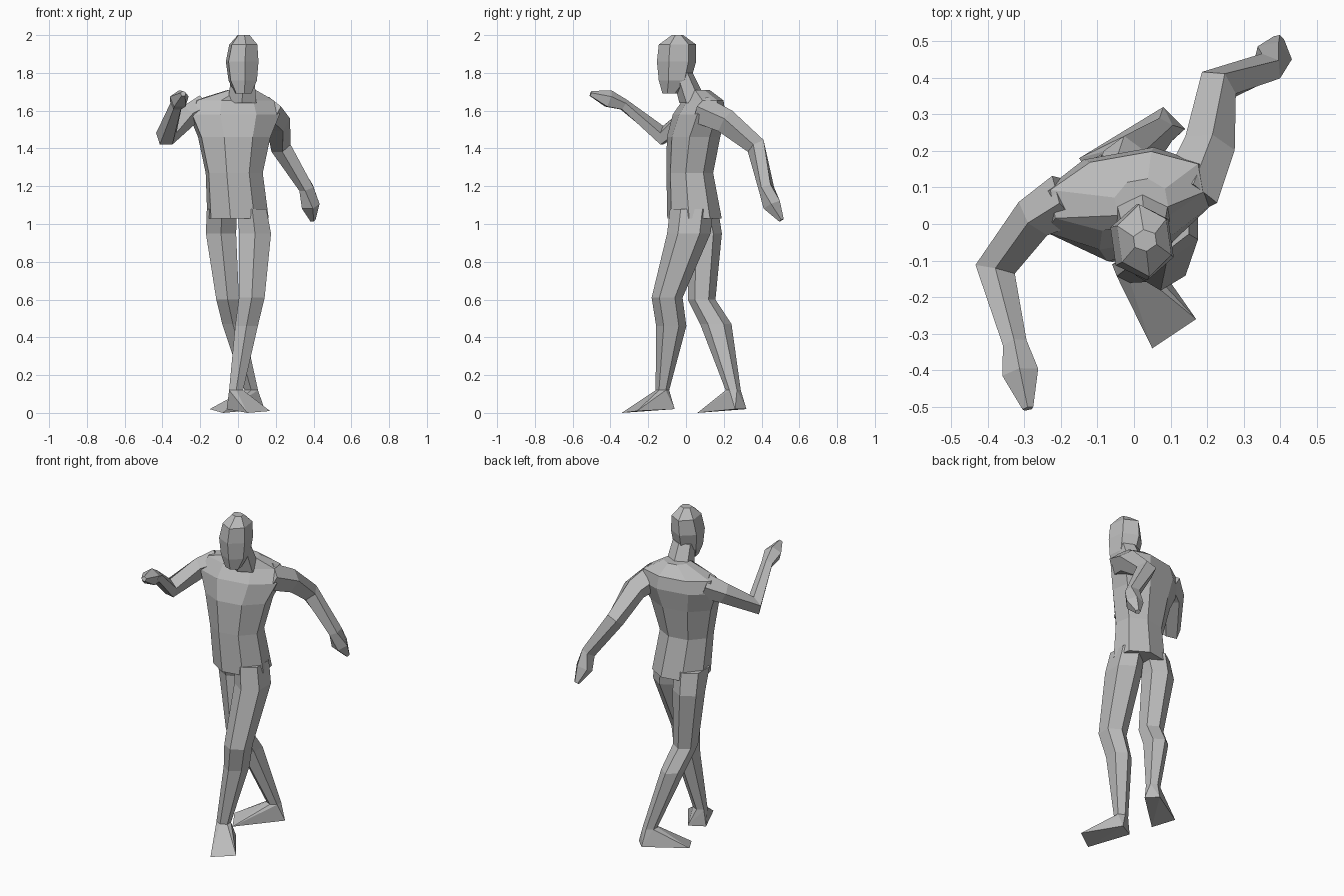
import bpy, bmesh, math
from mathutils import Vector, Matrix

cube = bpy.data.objects.get("Cube")
if cube:
    bpy.data.objects.remove(cube)

grey = bpy.data.materials.new("plain grey")
grey.use_nodes = True
grey.diffuse_color = (0.5, 0.5, 0.5, 1)
grey.node_tree.nodes["Principled BSDF"].inputs["Base Color"].default_value = (0.5, 0.5, 0.5, 1)


def finish(bm, name):
    bmesh.ops.recalc_face_normals(bm, faces=bm.faces)
    mesh = bpy.data.meshes.new(name)
    bm.to_mesh(mesh)
    bm.free()
    mesh.materials.append(grey)
    obj = bpy.data.objects.new(name, mesh)
    bpy.context.collection.objects.link(obj)
    return obj


def polygon(sides, start):
    """Unit polygon scaled so it fills the square from -1 to 1."""
    angles = [start + math.tau * i / sides for i in range(sides)]
    w = max(abs(math.cos(a)) for a in angles)
    d = max(abs(math.sin(a)) for a in angles)
    return [Vector((math.cos(a) / w, math.sin(a) / d, 0)) for a in angles]


def skin(name, rings):
    """Join rings of points into a closed faceted body."""
    bm = bmesh.new()
    loops = [[bm.verts.new(p) for p in ring] for ring in rings]
    n = len(loops[0])
    for a, b in zip(loops, loops[1:]):
        for i in range(n):
            j = (i + 1) % n
            bm.faces.new((a[i], a[j], b[j], b[i]))
    bm.faces.new(loops[0])
    bm.faces.new(loops[-1])
    return finish(bm, name)


def stack(name, stations, sides, start=0.0, yaw=0.0):
    """Level sections: x, y, z, half width, half depth."""
    shape = polygon(sides, start)
    turn = Matrix.Rotation(math.radians(yaw), 3, "Z")
    rings = [[Vector((x, y, z)) + turn @ Vector((p.x * w, p.y * d, 0)) for p in shape]
             for x, y, z, w, d in stations]
    skin(name, rings)
    return rings


def limb(name, stations, sides=5):
    """Sections square to a bent path: x, y, z, radius."""
    path = [Vector(s[:3]) for s in stations]
    shape = polygon(sides, math.pi / 2)
    rings = []
    for i, s in enumerate(stations):
        before = path[i] - path[max(i - 1, 0)]
        after = path[min(i + 1, len(path) - 1)] - path[i]
        way = before.normalized() + after.normalized()
        turn = way.to_track_quat("Z", "Y")
        rings.append([path[i] + turn @ (p * s[3]) for p in shape])
    skin(name, rings)


def foot(name, ankle, sole):
    """Wedge from the ankle section down to the sole corners."""
    bm = bmesh.new()
    for p in list(ankle) + sole:
        bm.verts.new(p)
    bmesh.ops.convex_hull(bm, input=bm.verts)
    finish(bm, name)


# Torso, from hem to neck base
stack("torso", [
    (0.0, 0.045, 1.03, 0.155, 0.135),
    (-0.02, 0.02, 1.27, 0.145, 0.115),
    (-0.02, 0.04, 1.46, 0.185, 0.13),
    (-0.02, 0.07, 1.58, 0.235, 0.125),
    (-0.02, 0.09, 1.655, 0.205, 0.095),
    (0.02, 0.06, 1.71, 0.07, 0.06)], 8, math.pi / 8, 10)

# Neck and head
stack("neck", [
    (0.022, 0.04, 1.64, 0.075, 0.075),
    (0.025, -0.02, 1.80, 0.06, 0.055)], 6, math.pi / 6)
stack("head", [
    (0.028, -0.085, 1.69, 0.04, 0.04),
    (0.025, -0.06, 1.76, 0.07, 0.085),
    (0.022, -0.05, 1.86, 0.08, 0.105),
    (0.028, -0.045, 1.95, 0.068, 0.1),
    (0.03, -0.045, 2.0, 0.03, 0.03)], 6, math.pi / 6, 8)

# Legs
left = stack("left_leg", [
    (0.075, 0.03, 1.08, 0.075, 0.115),
    (0.09, 0.015, 0.95, 0.085, 0.115),
    (0.073, -0.1, 0.61, 0.068, 0.082),
    (0.045, -0.078, 0.46, 0.06, 0.08),
    (-0.01, -0.125, 0.12, 0.037, 0.036)], 6, math.pi / 6)
right = stack("right_leg", [
    (-0.085, 0.06, 1.08, 0.08, 0.11),
    (-0.09, 0.1, 0.95, 0.08, 0.09),
    (-0.055, 0.083, 0.6, 0.06, 0.073),
    (-0.027, 0.158, 0.47, 0.056, 0.083),
    (0.07, 0.25, 0.12, 0.036, 0.04)], 6, math.pi / 6)

# Feet
foot("left_foot", left[-1], [
    (0.05, -0.34, 0), (0.17, -0.26, 0.01), (0.03, -0.06, 0.02), (-0.06, -0.11, 0.02)])
foot("right_foot", right[-1], [
    (-0.15, 0.18, 0.02), (-0.08, 0.06, 0), (0.14, 0.26, 0.02), (0.08, 0.32, 0.02)])

# Arms with hands
limb("left_arm", [
    (0.15, 0.08, 1.6, 0.08),
    (0.205, 0.21, 1.54, 0.07),
    (0.225, 0.375, 1.41, 0.055),
    (0.365, 0.425, 1.19, 0.042),
    (0.38, 0.455, 1.1, 0.05),
    (0.395, 0.505, 1.02, 0.015)])
limb("right_arm", [
    (-0.18, 0.07, 1.61, 0.075),
    (-0.27, 0.02, 1.57, 0.06),
    (-0.38, -0.125, 1.465, 0.055),
    (-0.325, -0.33, 1.63, 0.033),
    (-0.31, -0.41, 1.66, 0.05),
    (-0.29, -0.505, 1.69, 0.015)])
